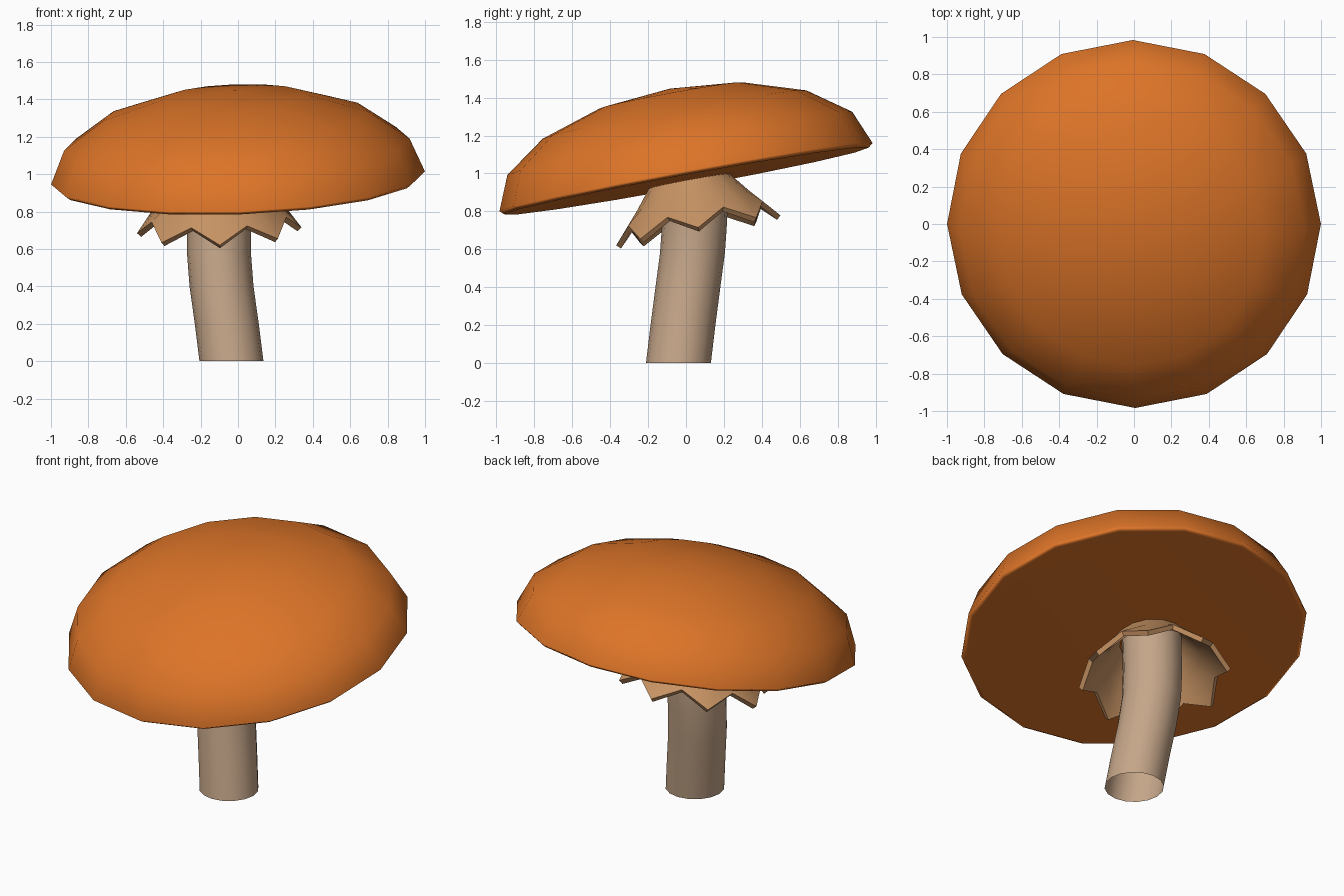
import bpy, bmesh
from math import sin, cos, pi, radians
from mathutils import Vector, Euler

if "Cube" in bpy.data.objects:
    bpy.data.objects.remove(bpy.data.objects["Cube"])

SIDES = 16
TILT = Euler((radians(10.4), radians(-2), 0)).to_matrix()


def material(name, rgb):
    mat = bpy.data.materials.new(name)
    mat.use_nodes = True
    mat.diffuse_color = (*rgb, 1)
    bsdf = mat.node_tree.nodes["Principled BSDF"]
    bsdf.inputs["Base Color"].default_value = (*rgb, 1)
    bsdf.inputs["Roughness"].default_value = 0.8
    return mat


def ring(center, radius, height=0, rot=None, tooth=None):
    """One cross-section; tooth gives (radius, height) for odd points."""
    pts = []
    for i in range(SIDES):
        r, h = tooth if tooth and i % 2 else (radius, height)
        a = 2 * pi * i / SIDES
        p = Vector((r * cos(a), r * sin(a), h))
        pts.append(Vector(center) + (rot @ p if rot else p))
    return pts


def loft(name, rings, mat):
    """Skin rings, ordered bottom to top, with quads."""
    bm = bmesh.new()
    loops = [[bm.verts.new(p) for p in pts] for pts in rings]
    for low, high in zip(loops, loops[1:]):
        for i in range(SIDES):
            j = (i + 1) % SIDES
            bm.faces.new((low[i], low[j], high[j], high[i]))
    bmesh.ops.remove_doubles(bm, verts=bm.verts, dist=1e-4)
    for f in bm.faces:
        f.smooth = True
    mesh = bpy.data.meshes.new(name)
    bm.to_mesh(mesh)
    bm.free()
    mesh.materials.append(mat)
    obj = bpy.data.objects.new(name, mesh)
    bpy.context.collection.objects.link(obj)
    return obj


orange = material("cap orange", (0.72, 0.175, 0.021))
beige = material("stem beige", (0.56, 0.38, 0.25))
tan = material("skirt tan", (0.57, 0.29, 0.125))

# Cap: squashed half dome with a flat underside and a thin rounded rim
cap_center = (0, 0, 0.98)
profile = [(0, -0.02), (0.975, -0.02)]
profile += [(cos(k * pi / 8), 0.475 * sin(k * pi / 8)) for k in range(5)]
cap = loft("cap", [ring(cap_center, r, h, TILT) for r, h in profile], orange)
cap.modifiers.new("soft rim", "WEIGHTED_NORMAL")

# Stem: open bent tube
path = [(-0.035, -0.04, 0), (-0.06, -0.016, 0.2), (-0.088, 0.01, 0.4),
        (-0.102, 0.034, 0.58), (-0.1, 0.046, 0.75), (-0.09, 0.05, 0.98)]
loft("stem", [ring(p, 0.171) for p in path], beige)

# Skirt: flared collar with eight pointed teeth
skirt_center = (-0.1, 0.065, 0.7)
skirt = loft("skirt", [
    ring(skirt_center, 0.44, 0, TILT, tooth=(0.39, 0.085)),
    ring(skirt_center, 0.295, 0.165, TILT),
    ring(skirt_center, 0.2, 0.285, TILT)], tan)
solid = skirt.modifiers.new("thickness", "SOLIDIFY")
solid.thickness = 0.03
solid.offset = -1

# Keep the skirt's cut edges crisp
bpy.ops.object.select_all(action="DESELECT")
skirt.select_set(True)
bpy.context.view_layer.objects.active = skirt
bpy.ops.object.modifier_apply(modifier="thickness")
bpy.ops.object.shade_smooth_by_angle(angle=radians(35))
